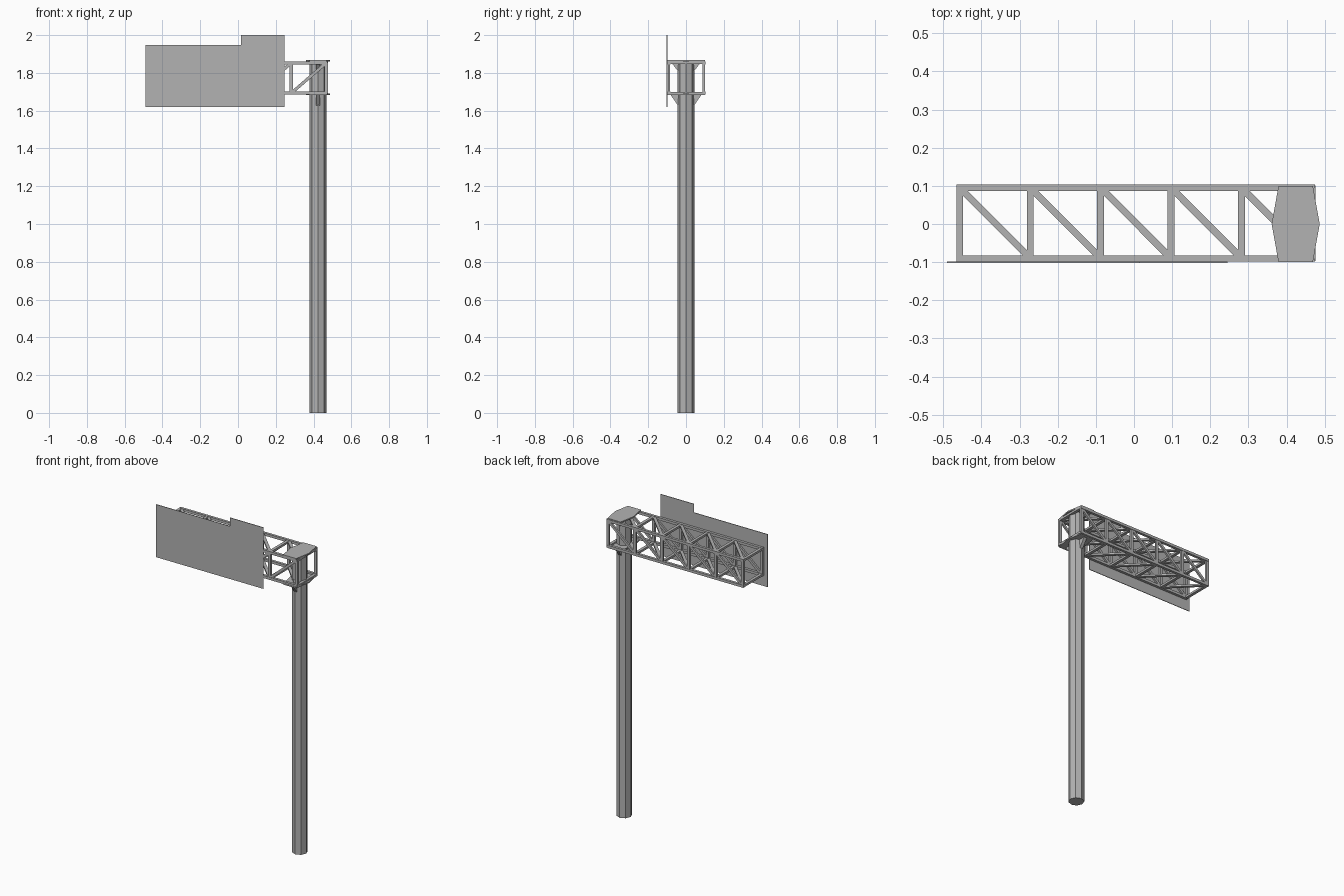
import bpy
import bmesh
from math import pi
from mathutils import Vector

cube = bpy.data.objects.get("Cube")
if cube:
    bpy.data.objects.remove(cube, do_unlink=True)

steel = bpy.data.materials.new("galvanised grey")
steel.use_nodes = True
GREY = (0.45, 0.45, 0.45, 1)
steel.diffuse_color = GREY
steel.node_tree.nodes["Principled BSDF"].inputs["Base Color"].default_value = GREY


def add_object(name, bm):
    bmesh.ops.recalc_face_normals(bm, faces=bm.faces)
    mesh = bpy.data.meshes.new(name)
    bm.to_mesh(mesh)
    bm.free()
    mesh.materials.append(steel)
    obj = bpy.data.objects.new(name, mesh)
    bpy.context.collection.objects.link(obj)
    return obj


def prism(name, points, offset):
    """Flat outline pushed along an offset vector."""
    bm = bmesh.new()
    face = bm.faces.new([bm.verts.new(p) for p in points])
    extruded = bmesh.ops.extrude_face_region(bm, geom=[face], use_keep_orig=True)
    moved = [v for v in extruded["geom"] if isinstance(v, bmesh.types.BMVert)]
    bmesh.ops.translate(bm, verts=moved, vec=offset)
    return add_object(name, bm)


def bar(bm, start, end, normal, width, depth):
    """Rectangular bar; normal is the face of the truss it lies in."""
    start, end, normal = Vector(start), Vector(end), Vector(normal)
    along = end - start
    side = along.cross(normal).normalized()
    verts = bmesh.ops.create_cube(bm, size=1)["verts"]
    middle = (start + end) / 2
    for v in verts:
        x, y, z = v.co
        v.co = middle + along * x + side * (y * width) + normal * (z * depth)


# Octagonal pole
POLE_X = 0.424
bm = bmesh.new()
bmesh.ops.create_cone(bm, cap_ends=True, segments=8, radius1=0.045, radius2=0.045, depth=1.86)
bmesh.ops.translate(bm, verts=bm.verts, vec=(POLE_X, 0, 0.93))
add_object("pole", bm)

# Truss centre lines
T = 0.016
X0, X1 = -0.457, 0.467
Y0, Y1 = -0.09, 0.095
Z0, Z1 = 1.693, 1.853
BAYS = 5
stations = [X0 + (X1 - X0) * i / BAYS for i in range(BAYS + 1)]

# Four long chords
bm = bmesh.new()
for y in (Y0, Y1):
    for z in (Z0, Z1):
        bar(bm, (X0 - T / 2, y, z), (X1 + T / 2, y, z), (0, 0, 1), T, T)
add_object("truss_chords", bm)

# Square frame at every station
bm = bmesh.new()
for x in stations:
    for y in (Y0, Y1):
        bar(bm, (x, y, Z0), (x, y, Z1), (0, 1, 0), 0.018, 0.013)
    for z in (Z0, Z1):
        bar(bm, (x, Y0, z), (x, Y1, z), (0, 0, 1), 0.018, 0.013)
add_object("truss_frames", bm)

# One diagonal per bay on each of the four sides
bm = bmesh.new()
for a, b in zip(stations, stations[1:]):
    for y in (Y0, Y1):
        bar(bm, (a, y, Z0), (b, y, Z1), (0, 1, 0), 0.016, 0.011)
    for z in (Z0, Z1):
        bar(bm, (a, Y1, z), (b, Y0, z), (0, 0, 1), 0.018, 0.011)
add_object("truss_diagonals", bm)

# Six-sided plates clamping the truss to the pole
outline = [(-0.063, 0), (-0.045, -0.1), (0.045, -0.1),
           (0.063, 0), (0.045, 0.1), (-0.045, 0.1)]
for name, z in (("top_plate", 1.859), ("bottom_plate", 1.682)):
    prism(name, [(POLE_X + x, y, z) for x, y in outline], (0, 0, 0.008))

# Triangular gussets under both plates, front and back
for side, s in (("front", -1), ("back", 1)):
    for level, z, reach, drop in (("upper", 1.86, 0.082, 0.05), ("lower", 1.684, 0.082, 0.056)):
        tri = [(0.04, z), (reach, z), (0.043, z - drop)]
        prism(f"{side}_{level}_gusset",
              [(POLE_X - 0.01, s * y, h) for y, h in tri], (0.02, 0, 0))

# Stepped sign panel fixed to the front of the truss
sign = [(-0.49, 1.62), (0.245, 1.62), (0.245, 2), (0.015, 2), (0.015, 1.947), (-0.49, 1.947)]
prism("sign_panel", [(x, -0.102, z) for x, z in sign], (0, 0.004, 0))
